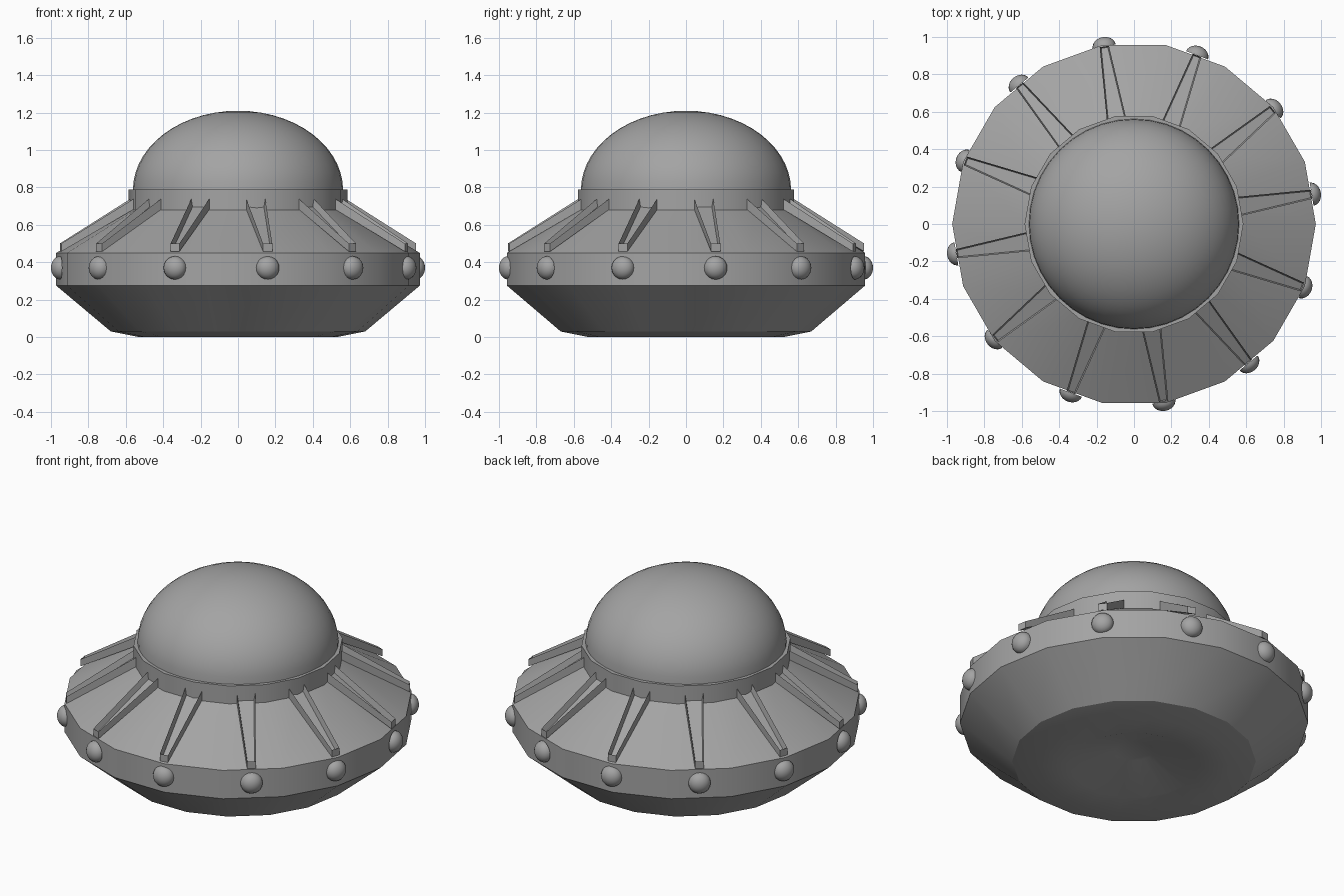
import bpy, bmesh, math
from mathutils import Matrix, Vector

if "Cube" in bpy.data.objects:
    bpy.data.objects.remove(bpy.data.objects["Cube"])

SIDES = 18          # hull facets
COUNT = 12          # ribs and lamps around the rim
START = math.radians(9.5)

grey = bpy.data.materials.new("hull_grey")
grey.diffuse_color = (0.37, 0.37, 0.37, 1)
grey.use_nodes = True
grey.node_tree.nodes["Principled BSDF"].inputs["Base Color"].default_value = grey.diffuse_color


def finish(bm, name, angle=30):
    """Turn a bmesh into a named object, smooth up to the given angle."""
    bmesh.ops.recalc_face_normals(bm, faces=bm.faces)
    mesh = bpy.data.meshes.new(name)
    bm.to_mesh(mesh)
    bm.free()
    mesh.materials.append(grey)
    obj = bpy.data.objects.new(name, mesh)
    bpy.context.collection.objects.link(obj)
    bpy.ops.object.select_all(action='DESELECT')
    obj.select_set(True)
    bpy.context.view_layer.objects.active = obj
    bpy.ops.object.shade_smooth_by_angle(angle=math.radians(angle))
    return obj


def lathe(name, profile, sides, angle=30):
    """Revolve (radius, height) points about z."""
    bm = bmesh.new()
    verts = [bm.verts.new((r, 0, z)) for r, z in profile]
    edges = [bm.edges.new(p) for p in zip(verts, verts[1:])]
    bmesh.ops.spin(bm, geom=verts + edges, cent=(0, 0, 0), axis=(0, 0, 1),
                   angle=math.tau, steps=sides, use_merge=True)
    bmesh.ops.remove_doubles(bm, verts=bm.verts, dist=1e-5)
    return finish(bm, name, angle)


# Saucer body: recessed belly, lower slope, rim band, upper slope, collar
lathe("hull", [(0, 0.095), (0.105, 0.095), (0.36, 0.003), (0.53, 0.0),
               (0.68, 0.03), (0.972, 0.275), (0.972, 0.45), (0.585, 0.68),
               (0.585, 0.79), (0.55, 0.79), (0, 0.79)], SIDES, 19.9 + 5)

# Domed canopy
steps = 14
dome = [(0.562 * math.cos(i / steps * math.pi / 2),
         0.785 + 0.425 * math.sin(i / steps * math.pi / 2)) for i in range(steps)]
lathe("canopy", dome + [(0, 1.21)], 40, 40)


def rib(turn):
    """Tapered trough running down the upper slope."""
    bm = bmesh.new()
    # radius, half width, bottom, top at the inner and outer ends
    ends = [(0.565, 0.052, 0.688, 0.745), (0.962, 0.025, 0.457, 0.5)]
    rings = []
    for r, w, low, high in ends:
        rings.append([bm.verts.new(p) for p in
                      ((r, -w, low), (r, w, low), (r, w, high), (r, -w, high))])
    a, b = rings
    bm.faces.new(a)
    bm.faces.new(b[::-1])
    for i in range(4):
        j = (i + 1) % 4
        face = bm.faces.new((a[i], b[i], b[j], a[j]))
        if i == 2:
            top = face
    bmesh.ops.recalc_face_normals(bm, faces=bm.faces)
    bmesh.ops.inset_region(bm, faces=[top], thickness=0.011)
    # sink the channel floor
    bmesh.ops.translate(bm, verts=top.verts, vec=Vector((0, 0, -0.042)))
    bmesh.ops.rotate(bm, verts=bm.verts, matrix=Matrix.Rotation(turn, 3, 'Z'))
    finish(bm, "rib", 20)


def lamp(turn):
    """Flattened half ball on the rim band, facing outward."""
    bm = bmesh.new()
    bmesh.ops.create_uvsphere(bm, u_segments=20, v_segments=12, radius=1)
    bmesh.ops.delete(bm, geom=[v for v in bm.verts if v.co.z < -0.01], context='VERTS')
    bmesh.ops.holes_fill(bm, edges=[e for e in bm.edges if e.is_boundary], sides=0)
    place = (Matrix.Rotation(turn, 4, 'Z') @ Matrix.Translation((0.963, 0, 0.37))
             @ Matrix.Rotation(math.pi / 2, 4, 'Y')
             @ Matrix.Diagonal((0.0625, 0.0625, 0.05, 1)))
    bmesh.ops.transform(bm, matrix=place, verts=bm.verts)
    finish(bm, "rim_lamp", 45)


for k in range(COUNT):
    angle = START + k * math.tau / COUNT
    rib(angle)
    lamp(angle)
